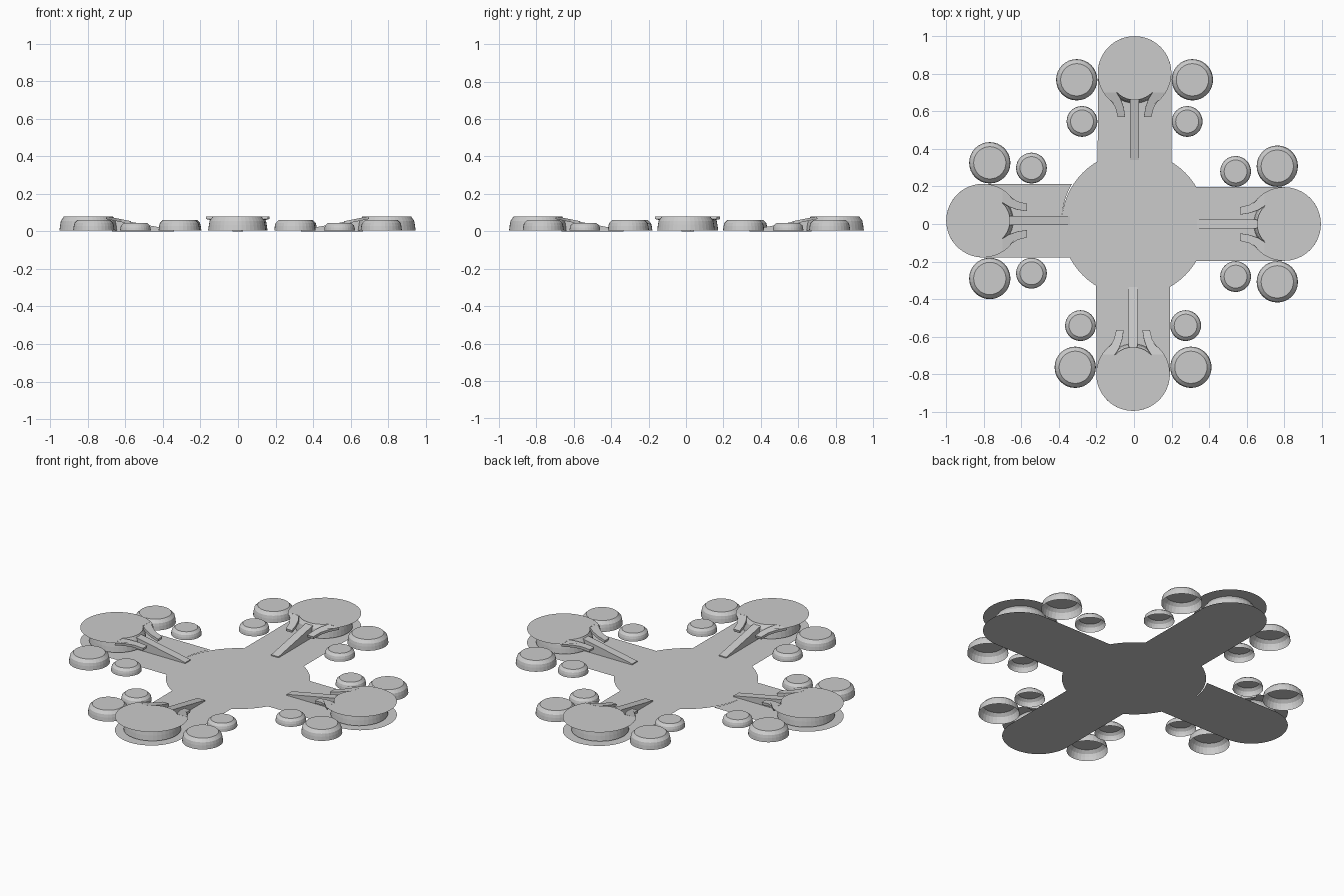
import bpy, bmesh
from math import sin, cos, pi, radians
from mathutils import Matrix, Vector

if "Cube" in bpy.data.objects:
    bpy.data.objects.remove(bpy.data.objects["Cube"])


def make(name, verts, faces, mat=Matrix()):
    me = bpy.data.meshes.new(name)
    me.from_pydata(verts, [], faces)
    me.update()
    ob = bpy.data.objects.new(name, me)
    bpy.context.collection.objects.link(ob)
    ob.matrix_world = mat
    return ob


def arc(cx, r, a0, a1, n, z=0.0):
    """Points on a circle centred at (cx, 0), angles in degrees."""
    return [(cx + r * cos(radians(a0 + (a1 - a0) * i / n)),
             r * sin(radians(a0 + (a1 - a0) * i / n)), z) for i in range(n + 1)]


def sheet(name, pts, mat=Matrix()):
    return make(name, pts, [range(len(pts))], mat)


def puck(name, x, y, profile, mat, n=32):
    """Capped, open-bottomed turned shape from (radius, z) points."""
    verts = [(x + r * cos(2 * pi * i / n), y + r * sin(2 * pi * i / n), z)
             for r, z in profile for i in range(n)]
    rings = len(profile)
    faces = [(k * n + i, k * n + (i + 1) % n, (k + 1) * n + (i + 1) % n, (k + 1) * n + i)
             for k in range(rings - 1) for i in range(n)]
    faces.append(range((rings - 1) * n, rings * n))
    return make(name, verts, faces, mat)


# Flat central disc
sheet("central_disc", arc(0, 0.386, 0, 360, 64)[:-1])

LARGE = [(0.154, 0.005), (0.150, 0.035), (0.146, 0.056), (0.130, 0.079)]
MEDIUM = [(0.110, 0.005), (0.107, 0.028), (0.103, 0.044), (0.086, 0.061)]
SMALL = [(0.082, 0.005), (0.080, 0.020), (0.076, 0.032), (0.061, 0.045)]

# Fork prong outline: outer and inner edge pairs (radial, lateral)
PRONG = [((0.70, 0.165), (0.70, 0.096)), ((0.66, 0.128), (0.665, 0.074)),
         ((0.62, 0.102), (0.62, 0.058)), ((0.57, 0.09), (0.57, 0.05))]

ARMS = {"right": (0, (-0.005, 0)), "back": (90, (0.003, 0)),
        "left": (180, (0, 0.018)), "front": (270, (-0.005, 0.005))}

for side, (deg, (dx, dy)) in ARMS.items():
    m = Matrix.Translation((dx, dy, 0)) @ Matrix.Rotation(radians(deg), 4, 'Z')

    # Flat arm with rounded end, its inner edge following the disc
    sheet(side + "_arm", arc(0.804, 0.196, -90, 90, 32) + arc(0, 0.384, 30.7, -30.7, 12), m)

    # Large puck under the raised plate
    puck(side + "_large_puck", 0.797, 0, LARGE, m, 40)

    # Raised round plate, notched on the inner side
    sheet(side + "_raised_plate",
          arc(0.804, 0.196, -148, 148, 48, 0.08) + [(0.70, 0.165, 0.08)]
          + arc(0.79, 0.13, 133, 227, 10, 0.08) + [(0.70, -0.165, 0.08)], m)

    # Two sloping fork prongs
    for s, label in ((1, "_prong_a"), (-1, "_prong_b")):
        vs = [(x, s * y, 0.08 - 0.2 * (0.70 - x)) for pair in PRONG for x, y in pair]
        fs = [(2 * i, 2 * i + 1, 2 * i + 3, 2 * i + 2)[::s] for i in range(3)]
        prong = make(side + label, vs, fs, m)
        mod = prong.modifiers.new("thickness", 'SOLIDIFY')
        mod.thickness = 0.015
        mod.offset = -1 if prong.data.polygons[0].normal.z > 0 else 1

    # Ramp from the disc up to the large puck
    w = 0.024
    prof = [(0.34, 0), (0.67, 0), (0.67, 0.07), (0.34, 0.006)]
    make(side + "_ramp", [(x, y, z) for y in (-w, w) for x, z in prof],
         [(0, 1, 2, 3), (7, 6, 5, 4), (0, 4, 5, 1), (1, 5, 6, 2), (2, 6, 7, 3), (3, 7, 4, 0)], m)

    # Medium and small pucks on both sides of the arm
    for s, label in ((1, "_a"), (-1, "_b")):
        puck(side + "_medium_puck" + label, 0.768, s * 0.308, MEDIUM, m)
        puck(side + "_small_puck" + label, 0.546, s * 0.28, SMALL, m)
